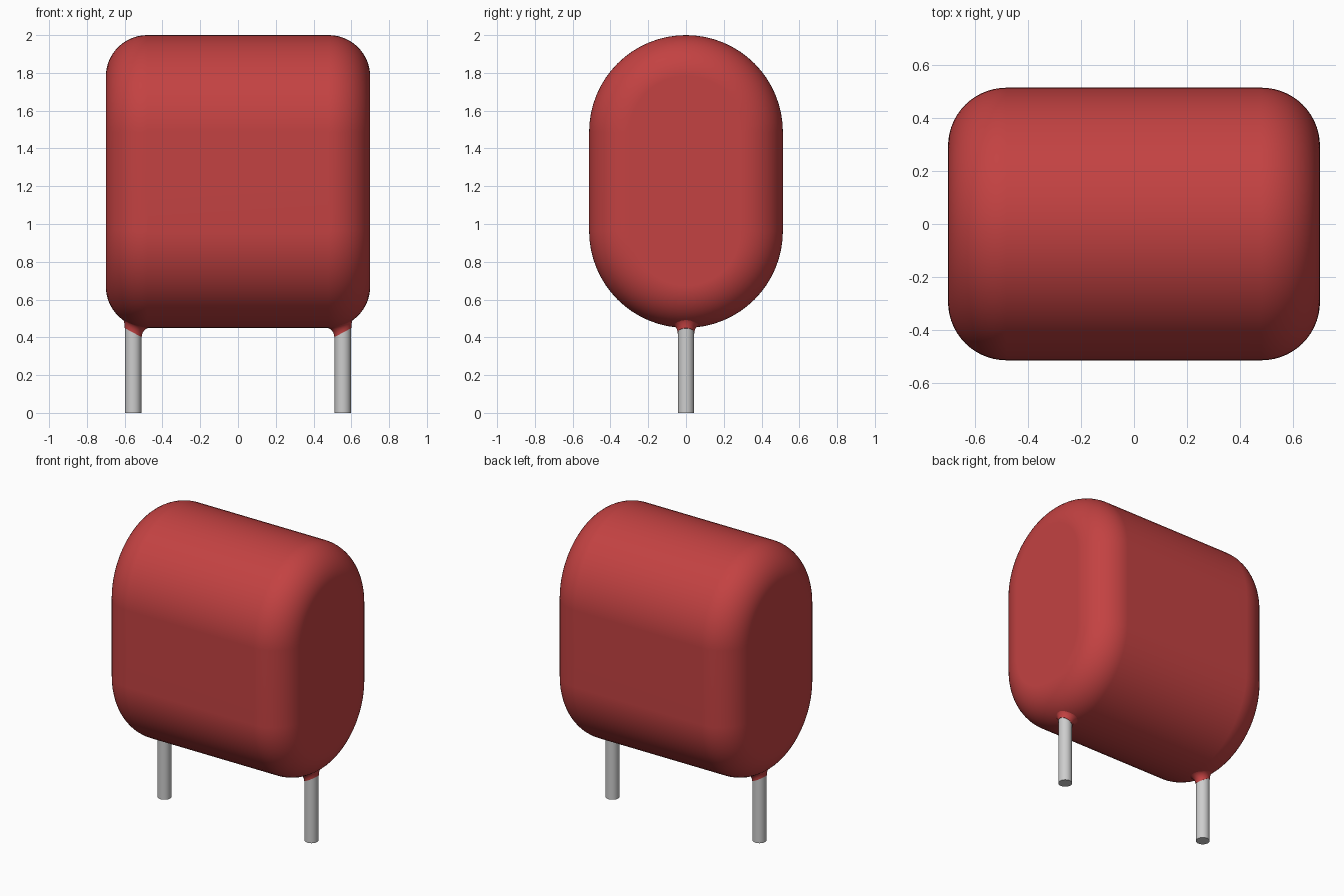
import bpy
import bmesh
import math
from mathutils import Vector

cube = bpy.data.objects.get("Cube")
if cube:
    bpy.data.objects.remove(cube, do_unlink=True)

HALF_X, RADIUS, FILLET = 0.70, 0.513, 0.22   # body half length, section radius, end rounding
Z_LOW, Z_HIGH = 0.45 + RADIUS, 2.0 - RADIUS  # centres of the lower and upper arcs
LEAD_X, LEAD_R = 0.555, 0.043


def material(name, colour, roughness):
    mat = bpy.data.materials.new(name)
    mat.use_nodes = True
    mat.diffuse_color = (*colour, 1)
    bsdf = mat.node_tree.nodes["Principled BSDF"]
    bsdf.inputs["Base Color"].default_value = (*colour, 1)
    bsdf.inputs["Roughness"].default_value = roughness
    return mat


red = material("red coating", (0.546, 0.054, 0.054), 0.5)
grey = material("grey metal", (0.61, 0.61, 0.61), 0.4)


def loft(name, rings, mat, caps=True):
    """Skin a list of closed rings with quads and smooth the result."""
    bm = bmesh.new()
    loops = [[bm.verts.new(p) for p in ring] for ring in rings]
    n = len(loops[0])
    for a, b in zip(loops, loops[1:]):
        for i in range(n):
            j = (i + 1) % n
            bm.faces.new((a[i], a[j], b[j], b[i]))
    if caps:
        bm.faces.new(loops[0])
        bm.faces.new(loops[-1])
    bmesh.ops.recalc_face_normals(bm, faces=bm.faces)
    mesh = bpy.data.meshes.new(name)
    bm.to_mesh(mesh)
    bm.free()
    mesh.materials.append(mat)
    obj = bpy.data.objects.new(name, mesh)
    bpy.context.collection.objects.link(obj)
    bpy.ops.object.select_all(action='DESELECT')
    obj.select_set(True)
    bpy.context.view_layer.objects.active = obj
    bpy.ops.object.shade_smooth_by_angle(angle=math.radians(35))
    return obj


def stadium(x, inset, steps=32):
    """Upright rounded section in the YZ plane."""
    r = RADIUS - inset
    ring = []
    for centre, start in ((Z_HIGH, 0), (Z_LOW, math.pi)):
        for i in range(steps + 1):
            a = start + math.pi * i / steps
            ring.append(Vector((x, r * math.cos(a), centre + r * math.sin(a))))
    return ring


# Body: stadium section swept along x with fully rounded end edges
STEPS = 14
ends = []
for i in range(STEPS + 1):
    t = math.pi / 2 * i / STEPS
    ends.append((HALF_X - FILLET + FILLET * math.sin(t), FILLET * (1 - math.cos(t))))
sections = [(-x, d) for x, d in reversed(ends)] + ends
body = loft("body", [stadium(x, d) for x, d in sections], red)
body.modifiers.new("flat_area_normals", 'WEIGHTED_NORMAL').keep_sharp = True


def body_bottom(x, y):
    """Height of the underside of the body."""
    over = max(0.0, abs(x) - (HALF_X - FILLET))
    inset = FILLET - math.sqrt(FILLET ** 2 - over ** 2)
    return Z_LOW - math.sqrt((RADIUS - inset) ** 2 - y ** 2)


def collar_ring(side, t, n=32):
    """One ring of the concave coating fillet, longer on the inner side."""
    ring = []
    for i in range(n):
        a = 2 * math.pi * i / n
        c, s = math.cos(a), math.sin(a)          # c = 1 points outward
        flare = 0.033 - 0.018 * c
        top_r = LEAD_R + 0.002 + flare
        z_top = body_bottom(LEAD_X + top_r * c, top_r * s) + 0.003
        z_low = 0.425 - 0.024 * -c
        r = LEAD_R + 0.002 + flare * (1 - math.cos(t))
        ring.append((side * (LEAD_X + r * c), r * s,
                     z_low + (z_top - z_low) * math.sin(t)))
    return ring


# Wire leads and the coating that creeps down them
for side, label in ((1, "left"), (-1, "right")):
    circle = [(side * LEAD_X + LEAD_R * math.cos(2 * math.pi * i / 32),
               LEAD_R * math.sin(2 * math.pi * i / 32)) for i in range(32)]
    loft(label + "_lead", [[(x, y, z) for x, y in circle] for z in (0, 0.6)], grey)
    rings = [collar_ring(side, math.pi / 2 * k / 8) for k in range(9)]
    loft(label + "_lead_collar", rings, red)
